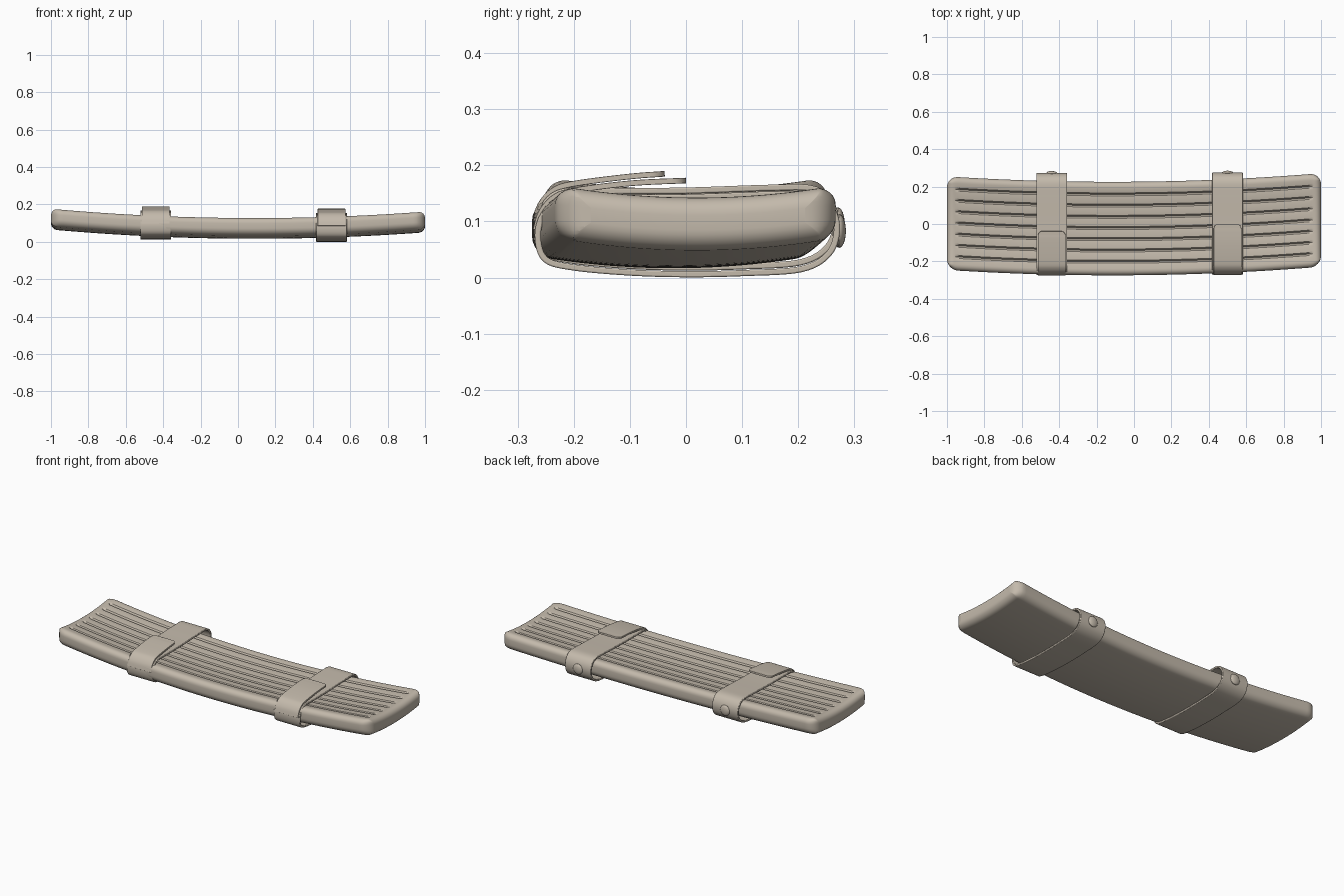
import bpy, bmesh, math
from mathutils import Vector

if "Cube" in bpy.data.objects:
    bpy.data.objects.remove(bpy.data.objects["Cube"])

mat = bpy.data.materials.new("beige")
mat.diffuse_color = (0.55, 0.49, 0.41, 1)
mat.use_nodes = True
mat.node_tree.nodes["Principled BSDF"].inputs["Base Color"].default_value = mat.diffuse_color


def finish(name, bm, bevel=0.0, angle=35):
    bmesh.ops.recalc_face_normals(bm, faces=bm.faces)
    me = bpy.data.meshes.new(name)
    bm.to_mesh(me)
    bm.free()
    ob = bpy.data.objects.new(name, me)
    bpy.context.collection.objects.link(ob)
    me.materials.append(mat)
    if bevel:
        m = ob.modifiers.new("bevel", "BEVEL")
        m.width = bevel
        m.segments = 2
        m.limit_method = 'ANGLE'
        m.angle_limit = math.radians(40)
    bpy.ops.object.select_all(action='DESELECT')
    ob.select_set(True)
    bpy.context.view_layer.objects.active = ob
    bpy.ops.object.shade_smooth_by_angle(angle=math.radians(angle))
    return ob


# ---- pad: bowed, ribbed board with rounded rim ----
HW, HH, R, CR = 0.25, 0.047, 0.034, 0.06
GROOVES = [0.003 + 0.06 * k for k in range(-3, 4)]


def round_drop(d, r):
    # how far a quarter-round of radius r falls at distance d from the rim
    if d >= r:
        return 0.0
    return r - math.sqrt(max(0.0, r * r - (r - d) ** 2))


def axis_samples(half, extra, step):
    pts = set(round(half - R * (1 - math.sin(a * math.pi / 12)), 5) for a in range(7))
    pts |= set(-p for p in pts)
    n = int((half - R) / step)
    pts |= set(round(k * step, 5) for k in range(-n, n + 1))
    pts |= set(round(e, 5) for e in extra)
    return sorted(pts)


def groove_depth(x, y):
    fade = min(1.0, max(0.0, (0.955 - abs(x)) / 0.012))
    d = min(abs(y - g) for g in GROOVES)
    if abs(y) > 0.215:
        return 0.0
    dip = max(0.0, 1 - d / 0.008) * 0.009
    soft = 0.003 * max(0.0, 1 - d / 0.03) ** 2
    return fade * (dip + soft)


extra_y = [g + o for g in GROOVES for o in (-0.016, -0.008, -0.003, 0, 0.003, 0.008, 0.016)]
xs = axis_samples(1.0, [s * v for s in (-1, 1) for v in (0.935, 0.943, 0.955)], 0.04)
ys = axis_samples(HW, extra_y, 0.225)

bm = bmesh.new()
sheets = {1: [], -1: []}
for x in xs:
    w = HW - round_drop(1 - abs(x), CR)
    yc = -0.024 + 0.0085 * x + 0.037 * x * x
    zc = 0.064 - 0.0075 * x + 0.0415 * x * x
    for side in (1, -1):
        row = []
        for y0 in ys:
            # the grooves stay straight; only the outer rim narrows at the ends
            y = y0 if abs(y0) < 0.19 else math.copysign(
                0.19 + (abs(y0) - 0.19) * (w - 0.189) / (HW - 0.189), y0)
            h = HH - max(round_drop(1 - abs(x), R), round_drop(HW - abs(y0), R))
            z = zc + side * h + 0.022 * (y / HW) ** 2
            if side > 0:
                z -= groove_depth(x, y0)
            row.append(bm.verts.new((x, y + yc, z)))
        sheets[side].append(row)
nx, ny = len(xs), len(ys)
for s in (1, -1):
    g = sheets[s]
    for i in range(nx - 1):
        for j in range(ny - 1):
            bm.faces.new((g[i][j], g[i + 1][j], g[i + 1][j + 1], g[i][j + 1]))
T, B = sheets[1], sheets[-1]
for j in (0, ny - 1):
    for i in range(nx - 1):
        bm.faces.new((T[i][j], T[i + 1][j], B[i + 1][j], B[i][j]))
for i in (0, nx - 1):
    for j in range(ny - 1):
        bm.faces.new((T[i][j], T[i][j + 1], B[i][j + 1], B[i][j]))
finish("ribbed_pad", bm, angle=40)


# ---- straps ----
def smooth_path(pts, closed, sub=6):
    n, out = len(pts), []
    get = (lambda i: pts[i % n]) if closed else (lambda i: pts[min(max(i, 0), n - 1)])
    for i in range(n if closed else n - 1):
        p = [Vector(get(i + k)) for k in (-1, 0, 1, 2)]
        for k in range(sub):
            t = k / sub
            out.append(0.5 * (2 * p[1] + (p[2] - p[0]) * t
                              + (2 * p[0] - 5 * p[1] + 4 * p[2] - p[3]) * t * t
                              + (3 * p[1] - p[0] - 3 * p[2] + p[3]) * t ** 3))
    if not closed:
        out.append(Vector(pts[-1]))
    return out


def ribbon(name, pts, cx, width, thick, dy, dz, closed=False, corner=0.0):
    path = smooth_path(pts, closed)
    if corner:
        # extra samples so the free end gets rounded corners
        end, d = path[-1], (path[-1] - path[-2]).normalized()
        path = [p for p in path if (p - end).length > corner]
        path += [end - d * corner * (1 - math.sin(a * math.pi / 12)) for a in range(7)]
    n, bm, rings = len(path), bmesh.new(), []
    for i, p in enumerate(path):
        a = path[i - 1] if closed or i else p
        b = path[(i + 1) % n] if closed or i < n - 1 else p
        t = (b - a).normalized()
        nrm = Vector((-t.y, t.x)) * thick / 2
        w = width / 2
        if corner:
            w -= round_drop((path[-1] - p).length, corner)
        rings.append([bm.verts.new((cx + sx * w, p.x + dy + s * nrm.x, p.y + dz + s * nrm.y))
                      for sx, s in ((-1, -1), (1, -1), (1, 1), (-1, 1))])
    for i in range(n if closed else n - 1):
        r, q = rings[i], rings[(i + 1) % n]
        for k in range(4):
            bm.faces.new((r[k], r[(k + 1) % 4], q[(k + 1) % 4], q[k]))
    if not closed:
        bm.faces.new(rings[0])
        bm.faces.new(rings[-1])
    finish(name, bm, bevel=0.0025)


BAND = [(-0.15, 0.142), (0, 0.143), (0.15, 0.148), (0.225, 0.147), (0.258, 0.125),
        (0.269, 0.085), (0.254, 0.042), (0.205, 0.015), (0.1, 0.008), (0, 0.006),
        (-0.1, 0.009), (-0.2, 0.018), (-0.25, 0.032), (-0.264, 0.07), (-0.255, 0.11),
        (-0.222, 0.14)]
FLAP = [(-0.268, 0.085), (-0.258, 0.117), (-0.235, 0.143), (-0.2, 0.155), (-0.1, 0.168)]

for side, cx, dy, dz, tip in (("left", -0.44, -0.002, 0.012, (-0.036, 0.173)),
                              ("right", 0.5, 0.0, 0.0, (0.0, 0.173))):
    ribbon(side + "_strap_band", BAND, cx, 0.165, 0.011, dy, dz, closed=True)
    ribbon(side + "_strap_flap", FLAP + [tip], cx, 0.148, 0.010, dy, dz, corner=0.025)
    # domed rivet on the back of the strap
    bm = bmesh.new()
    bmesh.ops.create_uvsphere(bm, u_segments=24, v_segments=12, radius=1)
    for v in bm.verts:
        v.co = Vector((cx + v.co.x * 0.03, 0.273 + dy + v.co.z * 0.012, 0.083 + dz + v.co.y * 0.03))
    finish(side + "_rivet", bm)
